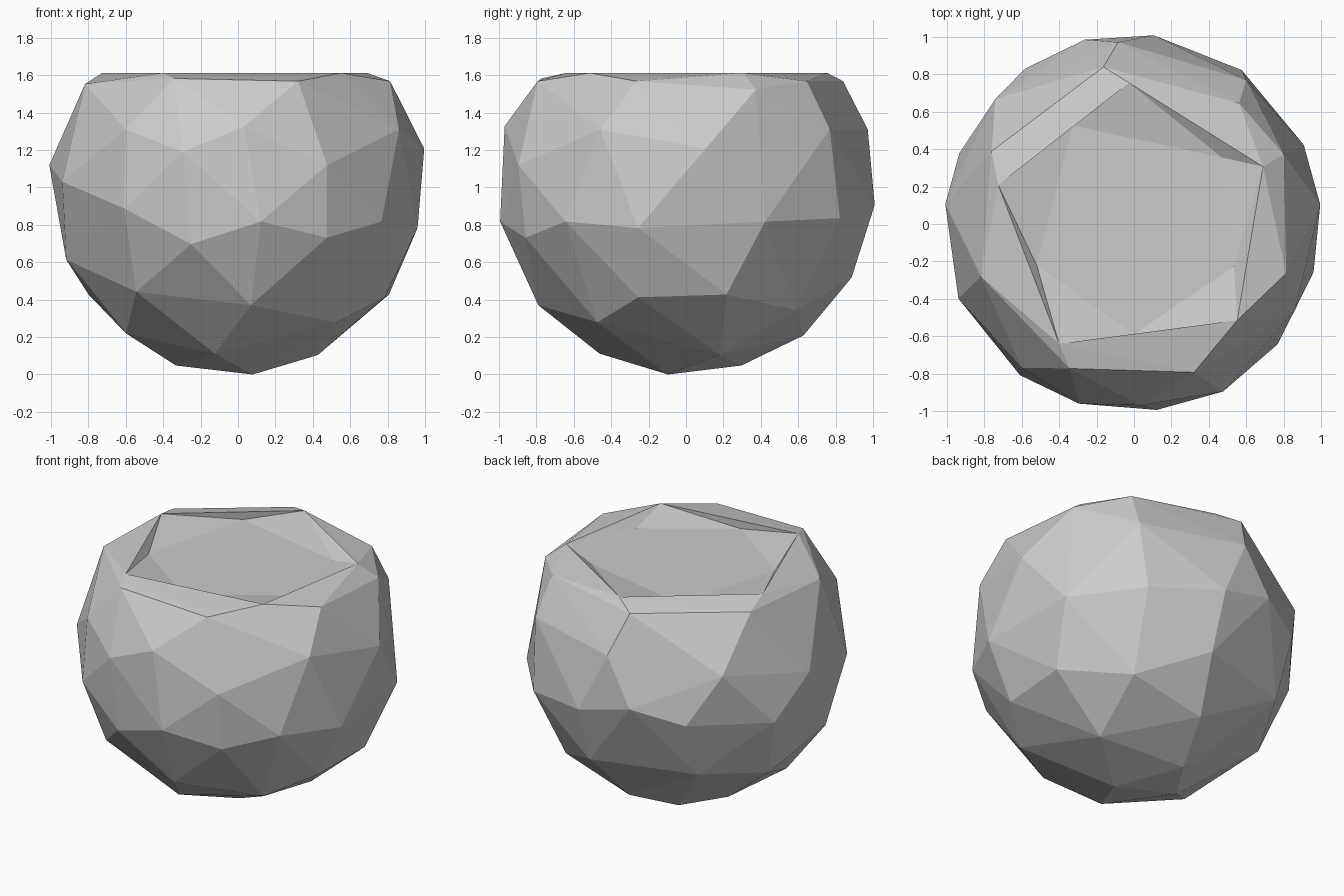
import bpy
import bmesh
from math import radians, cos, sin
from mathutils import Vector

RADIUS = 1.02
CENTRE = Vector((0, 0, 1.01))
LIP_Z, FLOOR_Z, LIP_R = 1.61, 1.555, 0.755

# Facet corners of the rough ball as (azimuth, elevation) in degrees, by tier
underside = [(-51, -83), (23, -63), (-105, -62), (177, -71), (117, -71)]
lower_tier = [(91, -52), (-159, -51), (-42, -46), (-85, -39), (50, -41), (-18, -36),
              (15, -35), (-130, -34), (163, -35), (83, -29), (130, -29)]
belly_tier = [(-168, -23), (-105, -18), (-61, -16), (-15, -13), (-83, -11), (-40, -11),
              (25, -11), (55, -10), (158, -9), (-127, -7), (84, -6), (125, -6),
              (105, -1), (-157, 1)]
upper_tier = [(-62, 6), (174, 6), (-107, 10), (6, 11), (138, 12), (-128, 17),
              (-28, 17), (52, 17), (95, 17), (-88, 18)]
shoulder = [(-68, 33), (-114, 34), (-161, 32), (153, 33), (101, 33), (49, 33),
            (25, 30), (-18, 33)]

# Sunken top: five lip corners, and a floor corner below each lip edge
lip_angles = [-122, -43, 24, 92, 164]
floor_corners = [(-90, 0.59), (-23, 0.58), (37, 0.59), (122, 0.62), (-157, 0.565)]


def on_ball(azimuth, elevation):
    a, e = radians(azimuth), radians(elevation)
    return CENTRE + RADIUS * Vector((cos(a) * cos(e), sin(a) * cos(e), sin(e)))


def on_level(azimuth, radius, z):
    a = radians(azimuth)
    return Vector((radius * cos(a), radius * sin(a), z))


def make_material(name, colour):
    mat = bpy.data.materials.new(name)
    mat.use_nodes = True
    mat.diffuse_color = colour
    shader = next(n for n in mat.node_tree.nodes if n.type == 'BSDF_PRINCIPLED')
    shader.inputs['Base Color'].default_value = colour
    return mat


cube = bpy.data.objects.get("Cube")
if cube:
    bpy.data.objects.remove(cube, do_unlink=True)

# Outer shell: faceted hull through all tiers, closed at the lip
bm = bmesh.new()
for tier in (underside, lower_tier, belly_tier, upper_tier, shoulder):
    for corner in tier:
        bm.verts.new(on_ball(*corner))
lip = [bm.verts.new(on_level(a, LIP_R, LIP_Z)) for a in lip_angles]
hull = bmesh.ops.convex_hull(bm, input=bm.verts[:])
inner = [v for v in hull["geom_interior"] if isinstance(v, bmesh.types.BMVert) and v not in lip]
bmesh.ops.delete(bm, geom=inner, context='VERTS')

# Open the top inside the lip
lid = [f for f in bm.faces if all(v in lip for v in f.verts)]
bmesh.ops.delete(bm, geom=lid, context='FACES')

# Shallow hollow: sloping walls down to a flat floor
floor = [bm.verts.new(on_level(a, r, FLOOR_Z)) for a, r in floor_corners]
for i in range(len(lip)):
    j = (i + 1) % len(lip)
    bm.faces.new((lip[i], lip[j], floor[i]))
    bm.faces.new((lip[j], floor[j], floor[i]))
bm.faces.new(floor)
bmesh.ops.recalc_face_normals(bm, faces=bm.faces[:])

# Rest on the ground
base = min(v.co.z for v in bm.verts)
bmesh.ops.translate(bm, vec=(0, 0, -base), verts=bm.verts[:])

mesh = bpy.data.meshes.new("faceted_stone")
bm.to_mesh(mesh)
bm.free()
mesh.materials.append(make_material("stone_grey", (0.6, 0.6, 0.6, 1)))
stone = bpy.data.objects.new("faceted_stone", mesh)
bpy.context.scene.collection.objects.link(stone)
